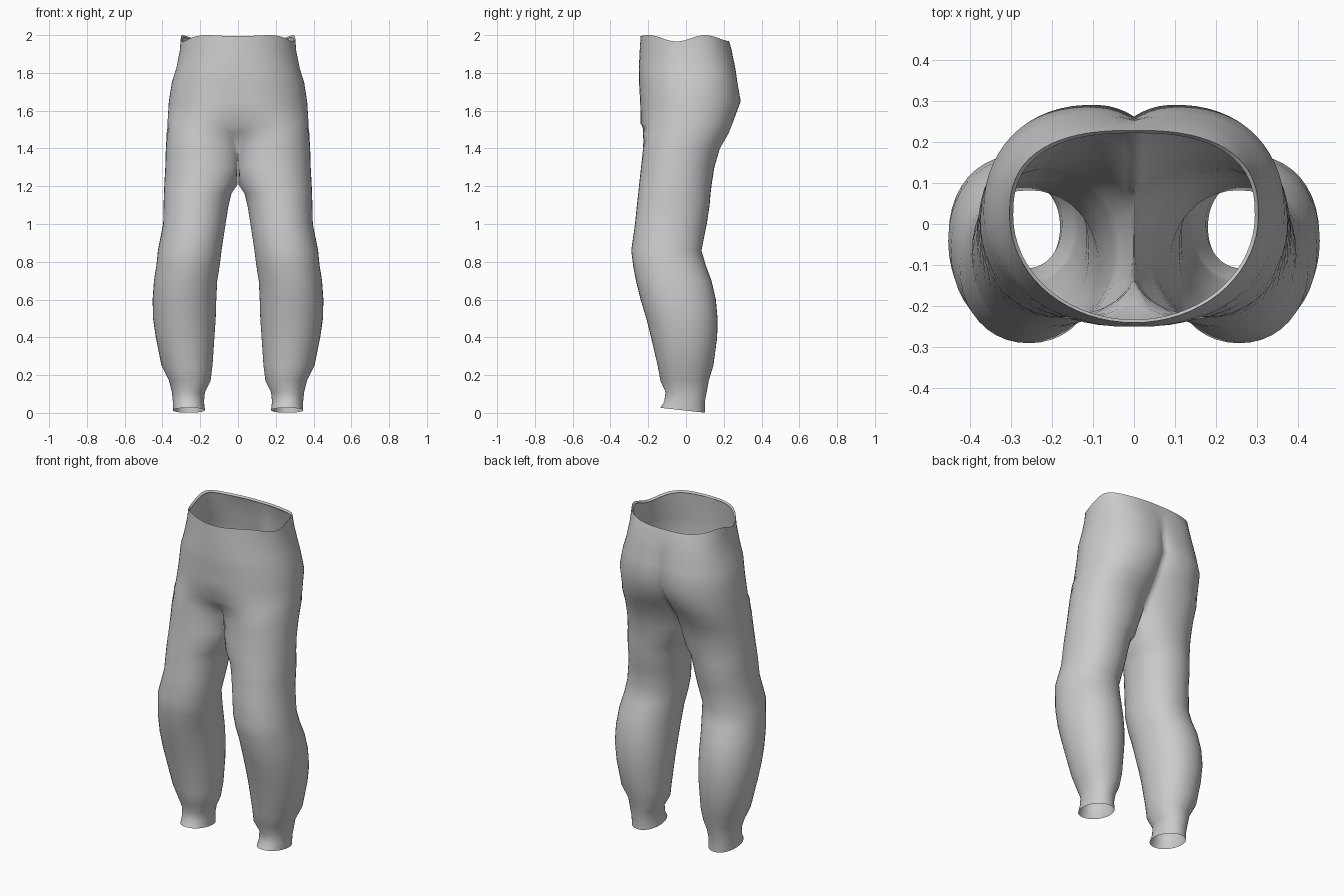
import bpy
import bmesh
from math import acos, cos, sin, pi

cube = bpy.data.objects.get("Cube")
if cube:
    bpy.data.objects.remove(cube)

OUTER_STEPS = 34    # points around the outside of one half
INNER_STEPS = 12    # points along the inner thigh
CROTCH = 1.35       # the halves are joined above this height

# Leg stations: height, outer x, inner x, front y, back y
LEG = [
    (.012, .345, .175, -.135, .10),
    (.06, .345, .18, -.115, .10),
    (.11, .35, .175, -.108, .11),
    (.17, .365, .145, -.135, .12),
    (.25, .405, .135, -.15, .145),
    (.4, .435, .125, -.185, .165),
    (.5, .45, .118, -.21, .167),
    (.6, .452, .115, -.24, .158),
    (.7, .445, .11, -.265, .135),
    (.78, .432, .097, -.28, .105),
    (.86, .424, .087, -.29, .082),
    (1, .396, .066, -.27, .11),
    (1.1, .394, .05, -.26, .125),
    (1.16, .392, .035, -.253, .13),
    (1.21, .39, .002, -.248, .136),
]

# Hip stations: height, outer x, front and back inner reach, front y, back y,
# front and back lobe centre x
HIPS = [
    (1.3, .385, -.02, -.02, -.238, .15, .19, .19),
    (1.4, .382, -.04, -.04, -.228, .18, .185, .185),
    (1.48, .378, -.12, -.06, -.228, .225, .165, .165),
    (1.53, .374, -.6, -.08, -.24, .245, .07, .145),
    (1.65, .366, -.6, -.1, -.243, .29, .04, .1),
    (1.75, .35, -.6, -.1, -.249, .272, .03, .09),
    (1.82, .328, -.6, -.14, -.25, .262, .02, .08),
    (1.92, .308, -.6, -.3, -.245, .242, .0, .05),
    (1.983, .303, -.6, -.6, -.24, .228, .0, .0),
]


def power(value, exponent):
    return abs(value) ** exponent * (1 if value >= 0 else -1)


def ring(z, outer, in_front, in_back, front, back, lobe_front, lobe_back):
    """One closed half ring: the outside first, then the inner thigh or middle plane."""
    limit = 0 if z > CROTCH else .002
    rise = max(0, (z - 1.4) / .6) ** 2      # the waist is rounder in front, squarer behind
    mid = (front + back) / 2 + .03 * rise

    def side(is_front):
        if is_front:
            return lobe_front, in_front, .95 + .05 * rise, mid - front
        return lobe_back, in_back, .95 - .17 * rise, back - mid

    def point(t):
        centre, reach, p, depth = side(sin(t) < 0)
        c = power(cos(t), p)
        x = centre + c * ((outer - centre) if c > 0 else (centre - reach))
        return max(limit, x), mid + depth * power(sin(t), p), z

    def edge_angle(is_front):
        centre, reach, p, _ = side(is_front)
        ratio = max(0, min(1, (centre - limit) / (centre - reach)))
        return min(.85 * pi, acos(-ratio ** (1 / p)))

    start, end = -edge_angle(True), edge_angle(False)
    points = [point(start + (end - start) * i / OUTER_STEPS) for i in range(OUTER_STEPS + 1)]
    rest = start + 2 * pi - end
    first, last = points[-1], points[0]
    for i in range(1, INNER_STEPS):
        f = i / INNER_STEPS
        if z > CROTCH:    # straight line across the middle plane
            points.append((limit, first[1] + (last[1] - first[1]) * f, z))
        else:
            points.append(point(end + rest * f))
    return points


rings = [ring(z, o, i, i, f, b, (o + i) / 2, (o + i) / 2) for z, o, i, f, b in LEG]
rings += [ring(*row) for row in HIPS]

# Ankle openings lifted at the front
rings[0] = [(x, y, z - .11 * y) for x, y, z in rings[0]]

# Uneven waist edge with a narrow hem folded to the inside
rim = [(x, y, z + .017 * cos(21 * (y - .1))) for x, y, z in rings[-1]]
rings[-1] = rim
rings.append([(x * .97, y * .97, z - .012) for x, y, z in rim])

# Skin the rings, leaving the middle plane open
bm = bmesh.new()
loops = [[bm.verts.new(co) for co in points] for points in rings]
for low, high in zip(loops, loops[1:]):
    count = len(low)
    for i in range(count):
        j = (i + 1) % count
        quad = (low[i], low[j], high[j], high[i])
        if any(v.co.x > .0001 for v in quad):
            bm.faces.new(quad)
loose = [v for v in bm.verts if not v.link_faces]
bmesh.ops.delete(bm, geom=loose, context='VERTS')

mesh = bpy.data.meshes.new("trousers")
bm.to_mesh(mesh)
bm.free()
trousers = bpy.data.objects.new("trousers", mesh)
bpy.context.collection.objects.link(trousers)

# Smooth cloth with a crisp waist edge
bpy.context.view_layer.objects.active = trousers
trousers.select_set(True)
bpy.ops.object.shade_smooth_by_angle(angle=pi / 3)

# Second half
mirror = trousers.modifiers.new("other_side", 'MIRROR')
mirror.use_axis[0] = True
mirror.use_mirror_merge = True
mirror.merge_threshold = .001

# Plain cloth
cloth = bpy.data.materials.new("light_grey_cloth")
cloth.use_nodes = True
colour = (.6, .6, .6, 1)
cloth.diffuse_color = colour
cloth.node_tree.nodes["Principled BSDF"].inputs["Base Color"].default_value = colour
mesh.materials.append(cloth)
